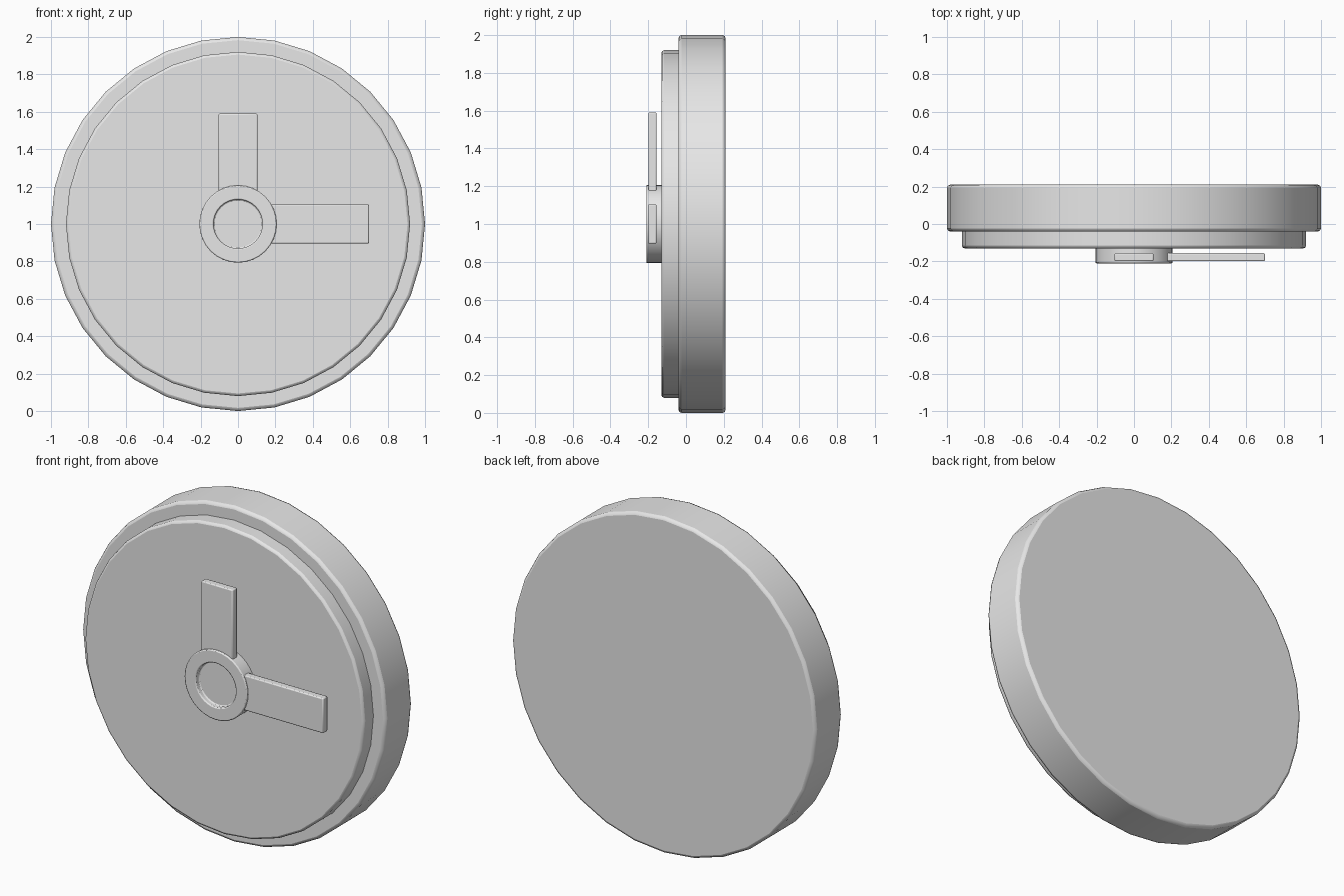
import bpy, math
from mathutils import Vector

cube = bpy.data.objects.get("Cube")
if cube:
    bpy.data.objects.remove(cube)

CENTRE_Z = 1.0

grey = bpy.data.materials.new("plain grey")
grey.use_nodes = True
grey.diffuse_color = (0.8, 0.8, 0.8, 1)
grey.node_tree.nodes["Principled BSDF"].inputs["Base Color"].default_value = (0.8, 0.8, 0.8, 1)


def finish(obj, name, bevel):
    """Name, colour, soften the edges and shade smooth."""
    obj.name = obj.data.name = name
    obj.data.materials.append(grey)
    mod = obj.modifiers.new("soft edges", "BEVEL")
    mod.width = bevel
    mod.segments = 2
    mod.limit_method = "ANGLE"
    mod.angle_limit = math.radians(40)
    bpy.ops.object.select_all(action="DESELECT")
    obj.select_set(True)
    bpy.context.view_layer.objects.active = obj
    bpy.ops.object.shade_smooth_by_angle(angle=math.radians(50))


def turned(name, profile, bevel, sides=32):
    """Closed solid turned about the y axis from (radius, y) points, front to back."""
    verts, faces = [], []
    for radius, y in profile:
        for i in range(sides):
            a = math.tau * i / sides
            verts.append((radius * math.cos(a), y, CENTRE_Z + radius * math.sin(a)))
    for ring in range(len(profile) - 1):
        for i in range(sides):
            j = (i + 1) % sides
            a, b = ring * sides, (ring + 1) * sides
            faces.append((a + i, b + i, b + j, a + j))
    last = (len(profile) - 1) * sides
    faces.append(tuple(range(sides)))
    faces.append(tuple(last + i for i in reversed(range(sides))))
    mesh = bpy.data.meshes.new(name)
    mesh.from_pydata(verts, [], faces)
    obj = bpy.data.objects.new(name, mesh)
    bpy.context.collection.objects.link(obj)
    finish(obj, name, bevel)


def box(name, low, high, bevel):
    low, high = Vector(low), Vector(high)
    bpy.ops.mesh.primitive_cube_add(size=1, location=(low + high) / 2)
    obj = bpy.context.object
    obj.scale = high - low
    bpy.ops.object.transform_apply(location=False, rotation=False, scale=True)
    finish(obj, name, bevel)


# Thick round case and the raised dial in front of it
turned("clock_case", [(1.0, -0.04), (1.0, 0.21)], 0.017)
turned("clock_dial", [(0.92, -0.13), (0.92, 0.0)], 0.014)

# Centre hub with a shallow round recess
turned("hand_hub", [(0.131, -0.18), (0.131, -0.21), (0.207, -0.21), (0.207, -0.12)], 0.006)

# Hands, ending inside the hub wall
HALF, FRONT, BACK = 0.104, -0.199, -0.156
box("hour_hand", (-HALF, FRONT, CENTRE_Z + 0.15), (HALF, BACK, CENTRE_Z + 0.59), 0.006)
box("minute_hand", (0.15, FRONT, CENTRE_Z - HALF), (0.7, BACK, CENTRE_Z + HALF), 0.006)
